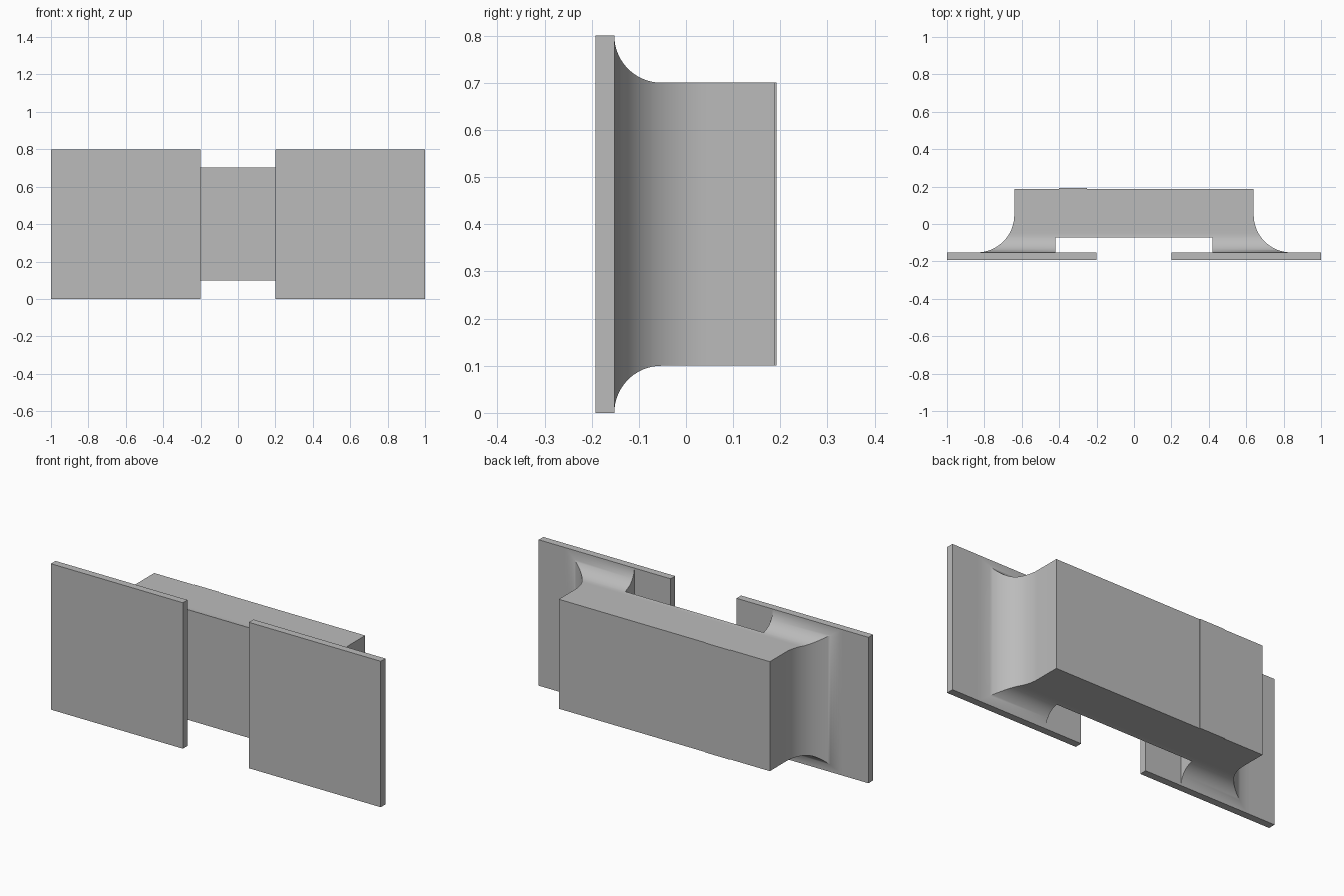
import bpy, bmesh, math
from mathutils import Vector

cube = bpy.data.objects.get("Cube")
if cube:
    bpy.data.objects.remove(cube, do_unlink=True)

grey = bpy.data.materials.new("plain grey")
grey.use_nodes = True
grey.diffuse_color = (0.5, 0.5, 0.5, 1)
grey.node_tree.nodes["Principled BSDF"].inputs["Base Color"].default_value = grey.diffuse_color


def add_object(name, bm):
    mesh = bpy.data.meshes.new(name)
    bmesh.ops.recalc_face_normals(bm, faces=bm.faces)
    bm.to_mesh(mesh)
    bm.free()
    mesh.materials.append(grey)
    obj = bpy.data.objects.new(name, mesh)
    bpy.context.collection.objects.link(obj)
    return obj


def box(name, low, high):
    low, high = Vector(low), Vector(high)
    bm = bmesh.new()
    bmesh.ops.create_cube(bm, size=1)
    for v in bm.verts:
        v.co = (low + high) / 2 + v.co * (high - low)
    return add_object(name, bm)


PLATE_BACK, GAP, BACK = -0.152, -0.072, 0.188
END, INNER, BOTTOM, TOP = 0.64, 0.42, 0.1, 0.7


def flare(y, radius):
    """Outward spread of a concave fillet that meets the plate."""
    depth = min(radius, max(0, PLATE_BACK + radius - y))
    return radius - math.sqrt(radius ** 2 - depth ** 2)


# Mounting plates
for side, x in (("right", -1), ("left", 0.2)):
    box(side + "_mounting_plate", (x, -0.192, 0), (x + 0.8, PLATE_BACK, 0.8))

# Bridge with two legs whose outer, top and bottom faces flare to the plates
steps = 24
stations = [BACK, GAP] + [PLATE_BACK + 0.2 * (1 - math.sin(i / steps * math.pi / 2))
                          for i in range(steps + 1)]
stations.sort(reverse=True)

bm = bmesh.new()


def quad(*points):
    bm.faces.new([bm.verts.new(p) for p in points])


def section(y):
    spread = flare(y, 0.1)
    return END + flare(y, 0.2), BOTTOM - spread, TOP + spread


for y0, y1 in zip(stations, stations[1:]):
    (x0, b0, t0), (x1, b1, t1) = section(y0), section(y1)
    for s in (-1, 1):
        i = s * INNER
        quad((s * x0, y0, b0), (s * x0, y0, t0), (s * x1, y1, t1), (s * x1, y1, b1))
        for z0, z1 in ((b0, b1), (t0, t1)):
            quad((i, y0, z0), (s * x0, y0, z0), (s * x1, y1, z1), (i, y1, z1))
        if y0 <= GAP:
            quad((i, y0, b0), (i, y0, t0), (i, y1, t1), (i, y1, b1))
    # Middle span between the legs
    if y0 > GAP:
        for z0, z1 in ((b0, b1), (t0, t1)):
            quad((-INNER, y0, z0), (INNER, y0, z0), (INNER, y1, z1), (-INNER, y1, z1))

# Rear face and the face looking into the gap
spans = [-END, -INNER, INNER, END]
for a, b in zip(spans, spans[1:]):
    quad((a, BACK, BOTTOM), (b, BACK, BOTTOM), (b, BACK, TOP), (a, BACK, TOP))
_, low, high = section(GAP)
quad((-INNER, GAP, low), (INNER, GAP, low), (INNER, GAP, high), (-INNER, GAP, high))
bmesh.ops.remove_doubles(bm, verts=bm.verts, dist=0.00001)
bridge = add_object("flared_bridge", bm)

bpy.ops.object.select_all(action="DESELECT")
bridge.select_set(True)
bpy.context.view_layer.objects.active = bridge
bpy.ops.object.shade_smooth_by_angle(angle=math.radians(30))

# Thin raised strip on the rear face
box("rear_strip", (-0.4, BACK - 0.002, BOTTOM), (-0.25, 0.192, TOP))
